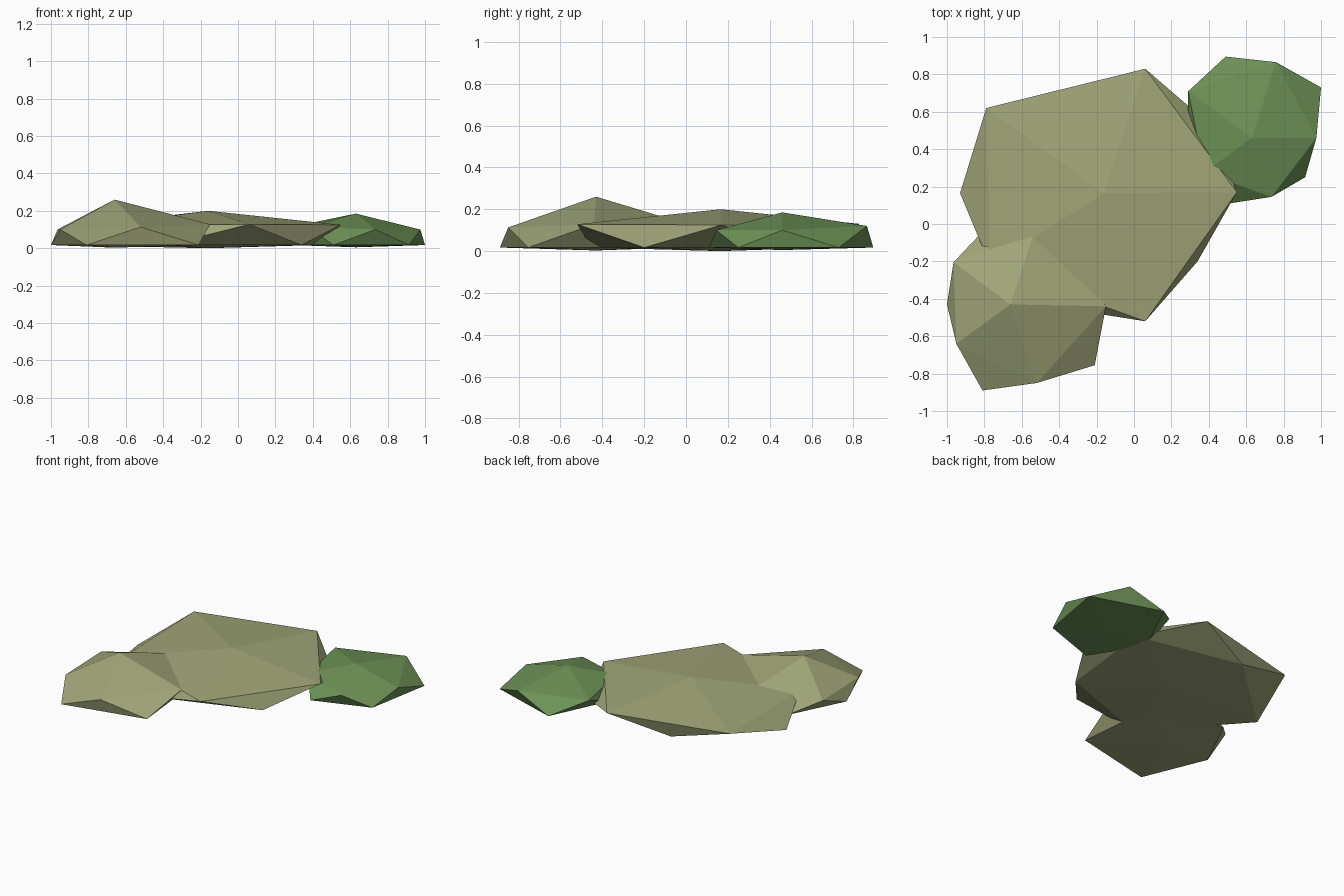
import bpy, bmesh

if "Cube" in bpy.data.objects:
    bpy.data.objects.remove(bpy.data.objects["Cube"])


def material(name, color):
    m = bpy.data.materials.new(name)
    m.diffuse_color = (*color, 1)
    m.use_nodes = True
    m.node_tree.nodes["Principled BSDF"].inputs["Base Color"].default_value = m.diffuse_color
    return m


def stone(name, mat, apex, upper, lower, base_z):
    """Squashed 20-sided stone: apex, five shoulder corners, five foot corners, base point."""
    bm = bmesh.new()
    top = bm.verts.new(apex)
    base = bm.verts.new((apex[0], apex[1], base_z))
    up = [bm.verts.new(p) for p in upper]
    low = [bm.verts.new((x, y, 0.017)) for x, y in lower]
    for i in range(5):
        j = (i + 1) % 5
        bm.faces.new((top, up[i], up[j]))
        bm.faces.new((up[i], low[i], up[j]))
        bm.faces.new((up[j], low[i], low[j]))
        bm.faces.new((base, low[j], low[i]))
    bmesh.ops.recalc_face_normals(bm, faces=bm.faces[:])
    mesh = bpy.data.meshes.new(name)
    bm.to_mesh(mesh)
    bm.free()
    mesh.materials.append(mat)
    obj = bpy.data.objects.new(name, mesh)
    bpy.context.collection.objects.link(obj)
    return obj


olive = material("olive", (0.35, 0.38, 0.19))
green = material("moss green", (0.15, 0.285, 0.093))

# Corners run counter-clockwise; each foot corner sits between two shoulder corners
# Broad middle stone
stone("large_stone", olive, (-0.16, 0.165, 0.2),
      [(0.55, 0.17, 0.125), (0.06, 0.83, 0.13), (-0.79, 0.62, 0.125),
       (-0.77, -0.22, 0.12), (0.06, -0.52, 0.128)],
      [(0.42, 0.52), (-0.36, 0.69), (-0.93, 0.165), (-0.38, -0.45), (0.34, -0.2)], 0.0)

# Taller front stone
stone("front_stone", olive, (-0.66, -0.43, 0.26),
      [(-0.15, -0.44, 0.128), (-0.52, 0.0, 0.13), (-0.965, -0.205, 0.1),
       (-0.95, -0.64, 0.1), (-0.52, -0.85, 0.113)],
      [(-0.27, -0.15), (-0.8, -0.03), (-1.0, -0.43), (-0.81, -0.89), (-0.21, -0.755)], 0.003)

# Small green stone at the back
stone("green_stone", green, (0.63, 0.46, 0.185),
      [(0.975, 0.46, 0.1), (0.76, 0.865, 0.12), (0.29, 0.71, 0.115),
       (0.375, 0.275, 0.115), (0.735, 0.145, 0.1)],
      [(1.0, 0.73), (0.49, 0.895), (0.285, 0.46), (0.51, 0.11), (0.915, 0.25)], 0.005)
